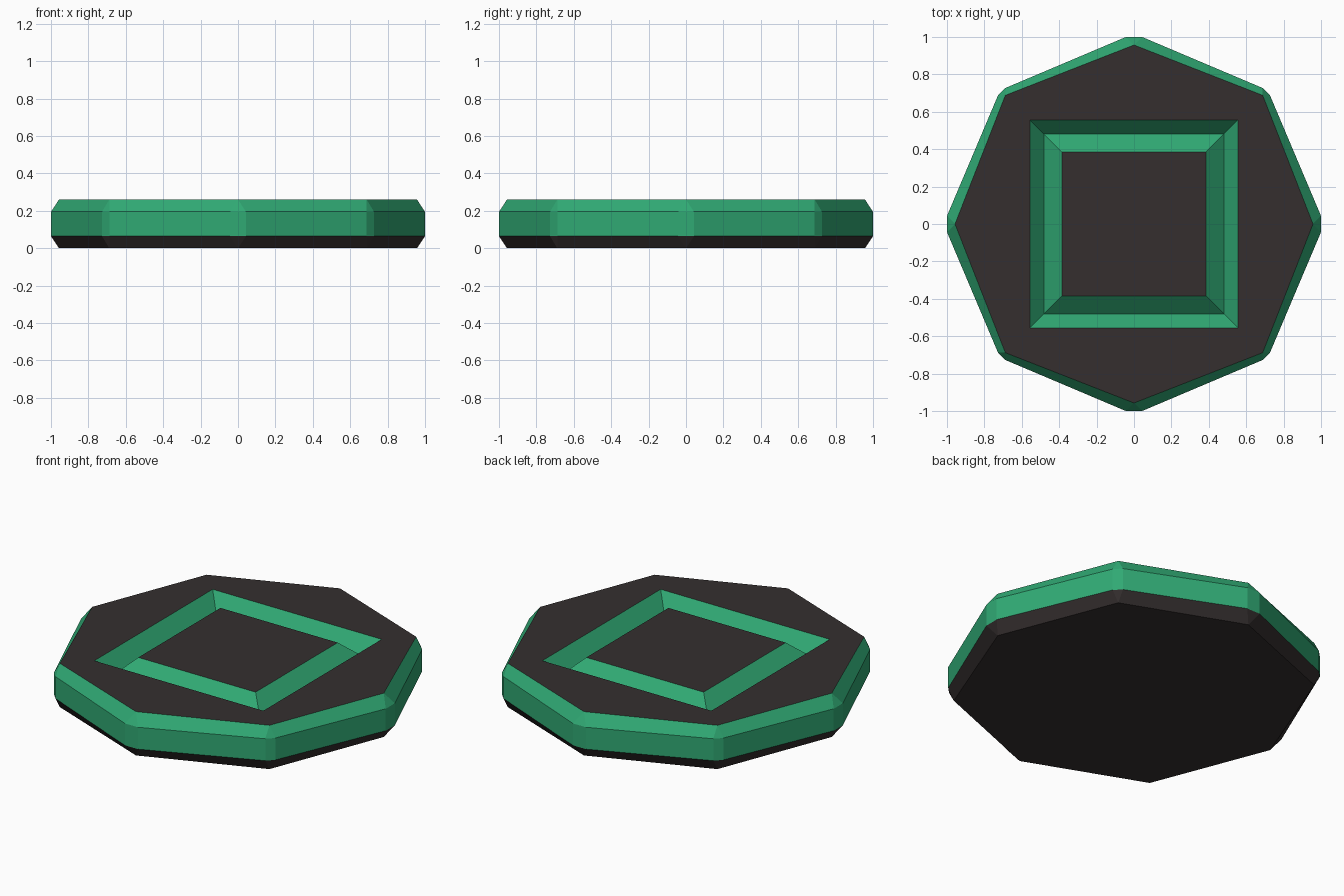
import bpy, bmesh

if "Cube" in bpy.data.objects:
    bpy.data.objects.remove(bpy.data.objects["Cube"])


def material(name, color):
    m = bpy.data.materials.new(name)
    m.diffuse_color = color
    m.use_nodes = True
    m.node_tree.nodes["Principled BSDF"].inputs["Base Color"].default_value = m.diffuse_color
    return m


DARK = material("dark", (0.035, 0.028, 0.028, 1))
GREEN = material("green", (0.03, 0.40, 0.175, 1))

bm = bmesh.new()


def ring(points, z):
    """Repeat a quarter outline around the centre, counter-clockwise."""
    out = []
    for _ in range(4):
        out += [bm.verts.new((x, y, z)) for x, y in points]
        points = [(-y, x) for x, y in points]
    return out


def face(verts, mat):
    bm.faces.new(verts).material_index = mat


def band(a, b, mat):
    n = len(a)
    for i in range(n):
        j = (i + 1) % n
        face((a[i], a[j], b[j], b[i]), mat)


def chamfer(cap, rim, mat):
    """Join an 8-point cap to a 16-point rim with quads and corner triangles."""
    for i in range(8):
        j = (i + 1) % 8
        face((cap[i], rim[2 * i], rim[2 * i + 1]), mat)
        face((cap[i], rim[2 * i + 1], rim[(2 * i + 2) % 16], cap[j]), mat)


# Octagonal body with chamfered edges and clipped corners
cap_pts = [(0.957, 0), (0.688, 0.688)]
rim_pts = [(1, -0.043), (1, 0.043), (0.727, 0.688), (0.688, 0.727)]
bottom, low = ring(cap_pts, 0), ring(rim_pts, 0.065)
high, top = ring(rim_pts, 0.195), ring(cap_pts, 0.26)
face(bottom, 0)
chamfer(bottom, low, 0)
band(low, high, 1)
chamfer(top, high, 1)

# V-shaped square groove around a flat centre
outer, floor, inner = [ring([(s, s)], z) for s, z in
                       ((0.555, 0.26), (0.48, 0.17), (0.385, 0.26))]
band(outer, floor, 1)
band(floor, inner, 1)
face(inner, 0)

# Top face between the octagon and the groove
for i in range(4):
    d, e, a = top[2 * i + 1], top[(2 * i + 3) % 8], top[(2 * i + 2) % 8]
    face((d, a, e, outer[(i + 1) % 4], outer[i]), 0)

bmesh.ops.recalc_face_normals(bm, faces=bm.faces)
mesh = bpy.data.meshes.new("coin")
bm.to_mesh(mesh)
bm.free()
mesh.materials.append(DARK)
mesh.materials.append(GREEN)
bpy.context.collection.objects.link(bpy.data.objects.new("coin", mesh))
